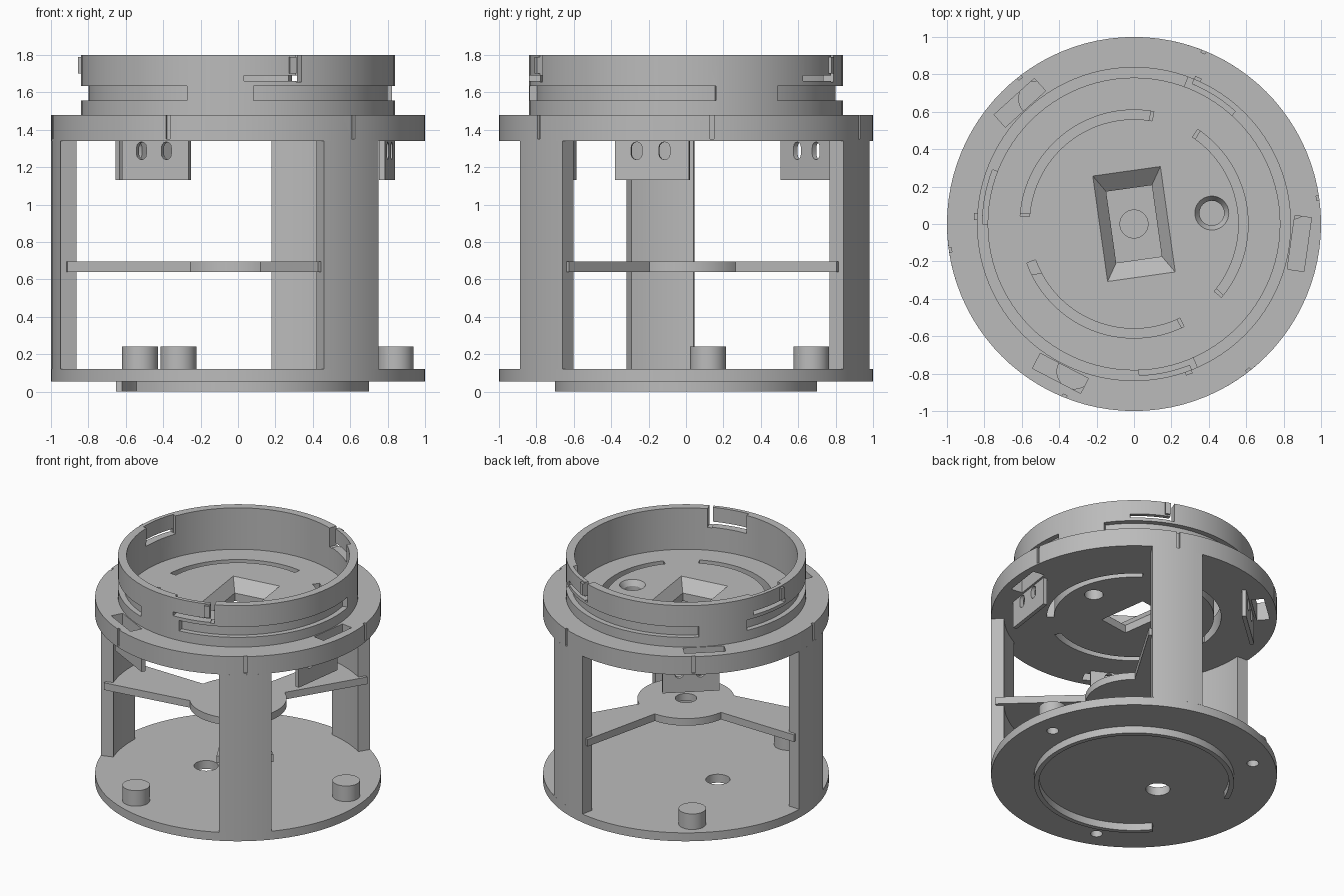
import bpy, bmesh
from math import sin, cos, radians, degrees, asin, sqrt

cube = bpy.data.objects.get("Cube")
if cube:
    bpy.data.objects.remove(cube, do_unlink=True)

grey = bpy.data.materials.new("matte_grey")
grey.use_nodes = True
grey.diffuse_color = (0.5, 0.5, 0.5, 1)
grey.node_tree.nodes["Principled BSDF"].inputs["Base Color"].default_value = (0.5, 0.5, 0.5, 1)

PHASE = 8                    # rotation of the whole layout
POSTS = [68, 188, 308]       # post directions in degrees


def polar(r, a):
    return (r * cos(radians(a)), r * sin(radians(a)))


def place(az, along, side):
    """Point given along and across a direction."""
    c, s = cos(radians(az)), sin(radians(az))
    return (along * c - side * s, along * s + side * c)


def arc(r, a0, a1, step=3):
    n = max(1, round(abs(a1 - a0) / step))
    return [polar(r, a0 + (a1 - a0) * i / n) for i in range(n + 1)]


def circle(r, x=0, y=0, n=96):
    return [(x + r * cos(radians(360 * i / n)), y + r * sin(radians(360 * i / n))) for i in range(n)]


def prism(name, pts, z0, z1, low=None):
    """Extrude an outline from z0 to z1, with an optional different lower outline."""
    bm = bmesh.new()
    bot = [bm.verts.new((x, y, z0)) for x, y in (low or pts)]
    top = [bm.verts.new((x, y, z1)) for x, y in pts]
    bm.faces.new(bot)
    bm.faces.new(top)
    n = len(pts)
    for i in range(n):
        j = (i + 1) % n
        bm.faces.new((bot[i], bot[j], top[j], top[i]))
    bmesh.ops.recalc_face_normals(bm, faces=bm.faces)
    mesh = bpy.data.meshes.new(name)
    bm.to_mesh(mesh)
    bm.free()
    mesh.materials.append(grey)
    ob = bpy.data.objects.new(name, mesh)
    bpy.context.collection.objects.link(ob)
    return ob


def sector(name, r0, r1, a0, a1, z0, z1):
    return prism(name, arc(r1, a0, a1) + arc(r0, a1, a0), z0, z1)


def block(name, az, r0, r1, s0, s1, z0, z1):
    return prism(name, [place(az, r, s) for r, s in ((r0, s0), (r1, s0), (r1, s1), (r0, s1))], z0, z1)


def cut(ob, *cutters):
    for c in cutters:
        c.hide_render = True
        mod = ob.modifiers.new("cut", 'BOOLEAN')
        mod.operation = 'DIFFERENCE'
        mod.solver = 'EXACT'
        mod.object = c
        bpy.context.view_layer.objects.active = ob
        bpy.ops.object.modifier_apply(modifier=mod.name)
        bpy.data.objects.remove(c, do_unlink=True)


# Base plate with offset hole, peg sockets and open locating ring underneath
base = prism("base_plate", circle(1), 0.055, 0.12)
hx, hy = polar(0.25, 188)
cut(base, prism("hole", circle(0.085, hx, hy, 40), 0, 0.2))
for k in range(3):
    px, py = polar(0.85, PHASE + 120 * k)
    peg = prism("peg", circle(0.096, px, py, 40), 0.12, 0.24)
    cut(peg, prism("socket", circle(0.042, px, py, 24), 0, 0.2))
    cut(base, prism("socket", circle(0.042, px, py, 24), 0, 0.2))
sector("locating_ring", 0.665, 0.7, 219, 519, 0, 0.055)

# Three curved posts
for az in POSTS:
    sector("post", 0.91, 1, az - 10.6, az + 10.6, 0.12, 1.34)

# Three-armed middle plate
HUB, NECK, TIP, REACH = 0.34, 0.1, 0.2, 0.95
outline = []
for az in POSTS:
    wide = 0.19 if az == 188 else NECK
    outline += [place(az, REACH, -TIP), place(az, REACH, TIP)]
    outline += arc(HUB, az + degrees(asin(wide / HUB)), az + 120 - degrees(asin(NECK / HUB)))
spider = prism("middle_plate", outline, 0.64, 0.695)
cut(spider, prism("hole", circle(0.075, n=40), 0.5, 0.8))

# Upper flange
flange = prism("upper_flange", circle(1), 1.34, 1.48)


def window(f):
    return [place(PHASE, x * f, y * f) for x, y in
            ((0.184, 0.287), (-0.184, 0.287), (-0.184, -0.287), (0.184, -0.287))]


# Bevelled rectangular window
cut(flange, prism("bevel", window(1), 1.4, 1.482, window(0.67)),
    prism("opening", window(0.67), 1.3, 1.45))

# Countersunk round hole
cx, cy = polar(0.42, PHASE)
cut(flange, prism("round_hole", circle(0.066, cx, cy, 40), 1.3, 1.5),
    prism("countersink", circle(0.092, cx, cy, 40), 1.44, 1.482, circle(0.066, cx, cy, 40)))

# Curved slots between posts, and small index grooves on the rim
for az in POSTS:
    cut(flange, sector("curved_slot", 0.56, 0.61, az + 12, az + 108, 1.3, 1.5))
for k in range(6):
    cut(flange, block("index_groove", PHASE + 60 * k, 0.985, 1.05, -0.012, 0.012, 1.35, 1.5))

# Hanging tabs with two oblong slots, next to openings in the flange
for az in (-8, 132, 242.5):
    cut(flange, block("tab_opening", az, 0.845, 0.935, -0.125, 0.165, 1.3, 1.5))
    tab = block("hanging_tab", az, 0.80, 0.83, -0.267, 0.133, 1.13, 1.345)
    for s in (-0.15, 0.0):
        # oblong outline in the plane of the tab
        ends = [(0.03 * cos(radians(a)), (1.305 if a < 180 else 1.27) + 0.03 * sin(radians(a)))
                for a in list(range(0, 180, 30)) + [179.9] + list(range(180, 360, 30)) + [359.9]]
        slot = prism("oblong", ends, 0.75, 0.9)
        for v in slot.data.vertices:
            u, z, r = v.co
            x, y = place(az, r, s + u)
            v.co = (x, y, z)
        bm = bmesh.new()
        bm.from_mesh(slot.data)
        bmesh.ops.recalc_face_normals(bm, faces=bm.faces)
        bm.to_mesh(slot.data)
        bm.free()
        cut(tab, slot)

# Collar with outer grooves and bayonet slots
collar = prism("collar", circle(0.84), 1.48, 1.8)
cut(collar, prism("bore", circle(0.78), 1.4, 1.9))
for a in (35.6, 155.6, 275.6):
    cut(collar, sector("outer_groove", 0.80, 0.9, a, a + 95.5, 1.555, 1.635))
for a in (48, 159, 272):
    cut(collar, sector("inner_recess", 0.7, 0.81, a, a + 21, 1.66, 1.9),
        sector("level_slit", 0.75, 0.9, a + 0.2, a + 21.5, 1.66, 1.69),
        sector("entry_notch", 0.72, 0.92, a + 19.6, a + 21.8, 1.655, 1.92))
    sector("catch", 0.81, 0.857, a + 17, a + 19.5, 1.7, 1.79)

# Smooth round walls, keep edges crisp
bpy.ops.object.select_all(action='DESELECT')
for ob in bpy.context.scene.objects:
    if ob.type == 'MESH' and ob.data.materials and ob.data.materials[0] == grey:
        ob.select_set(True)
        bpy.context.view_layer.objects.active = ob
bpy.ops.object.shade_smooth_by_angle(angle=radians(30))
